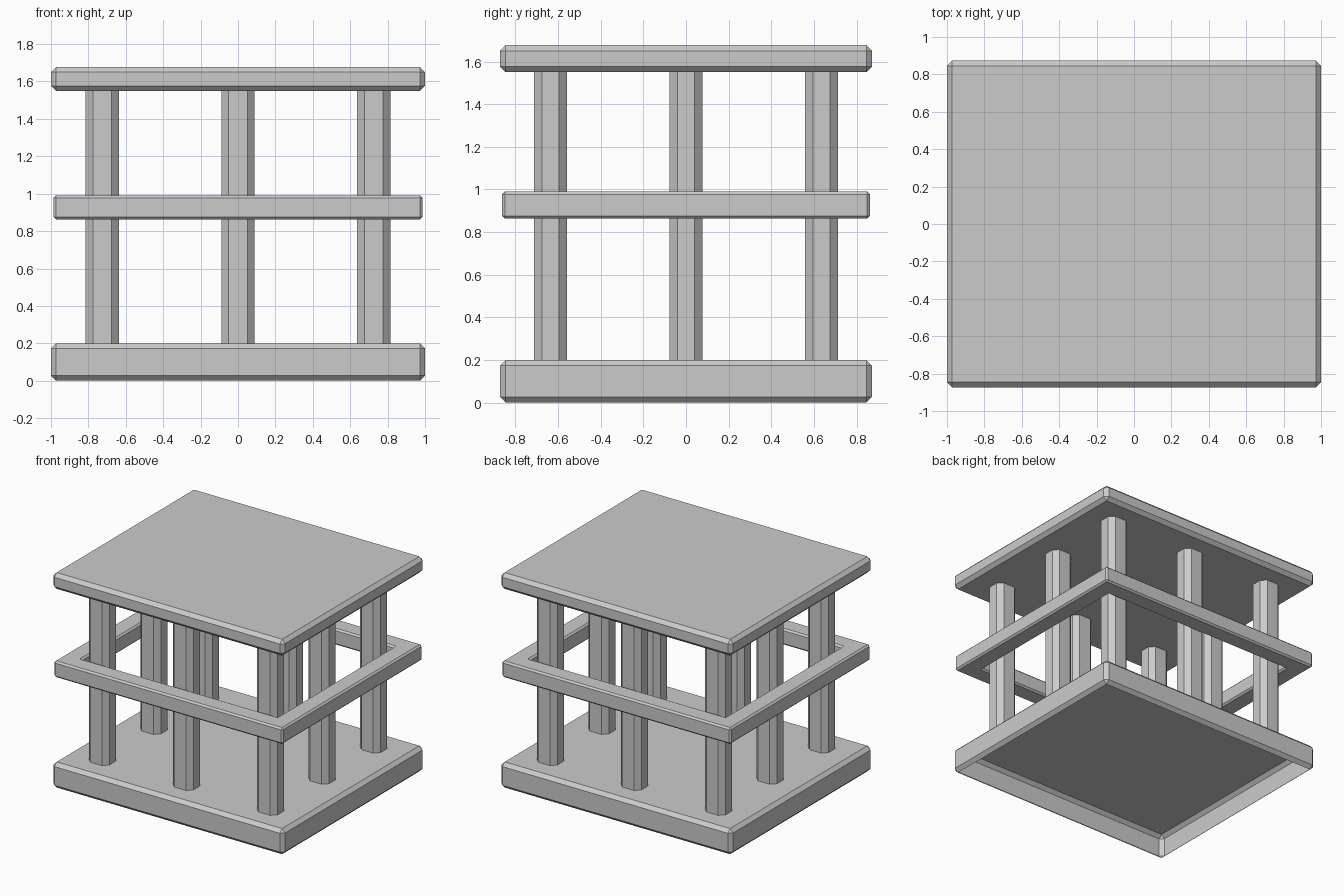
import bpy, bmesh
from mathutils import Matrix, Vector

if "Cube" in bpy.data.objects:
    bpy.data.objects.remove(bpy.data.objects["Cube"])


def finish(bm, name):
    bmesh.ops.recalc_face_normals(bm, faces=bm.faces)
    me = bpy.data.meshes.new(name)
    bm.to_mesh(me)
    bm.free()
    ob = bpy.data.objects.new(name, me)
    bpy.context.collection.objects.link(ob)
    return ob


def box(sx, sy, z0, z1, x=0, y=0):
    bm = bmesh.new()
    m = Matrix.Translation((x, y, (z0 + z1) / 2)) @ Matrix.Diagonal((sx, sy, z1 - z0, 1))
    bmesh.ops.create_cube(bm, size=1, matrix=m)
    return bm


def chamfer(bm, edges, w):
    bmesh.ops.bevel(bm, geom=list(edges), offset=w, offset_type='OFFSET',
                    segments=1, profile=0.5, affect='EDGES')
    bm.normal_update()


def drop_faces(bm, test):
    bmesh.ops.delete(bm, geom=[f for f in bm.faces if test(f.normal.z)], context='FACES')


# Base plinth, open underneath
bm = box(2, 1.746, 0, 0.2)
chamfer(bm, bm.edges, 0.027)
drop_faces(bm, lambda nz: nz < -0.99)
finish(bm, "base")

# Roof slab
bm = box(2, 1.746, 1.55, 1.677)
chamfer(bm, bm.edges, 0.027)
finish(bm, "top_slab")

# Middle rail frame
bm = bmesh.new()
loops = []
for d in (0, 0.145):
    hx, hy = 0.987 - d, 0.863 - d
    for z in (0.863, 0.99):
        loops.append([bm.verts.new((sx * hx, sy * hy, z))
                      for sx, sy in ((-1, -1), (1, -1), (1, 1), (-1, 1))])
ob_, ot, ib, it = loops
for a, b in ((ob_, ot), (ot, it), (it, ib), (ib, ob_)):
    for i in range(4):
        j = (i + 1) % 4
        bm.faces.new((a[i], a[j], b[j], b[i]))
bmesh.ops.recalc_face_normals(bm, faces=bm.faces)
# bevel the outline edges, not the flat mitre seams
sharp = [e for e in bm.edges if e.calc_face_angle() > 0.1]
chamfer(bm, sharp, 0.013)
finish(bm, "middle_rail")

# Eight chamfered columns around the edge
for ix in (-1, 0, 1):
    for iy in (-1, 0, 1):
        if ix == 0 and iy == 0:
            continue
        bm = box(0.177, 0.156, 0.2, 1.55, ix * 0.726, iy * 0.636)
        uprights = [e for e in bm.edges
                    if abs(e.verts[0].co.z - e.verts[1].co.z) > 0.5]
        chamfer(bm, uprights, 0.038)
        drop_faces(bm, lambda nz: abs(nz) > 0.9)
        finish(bm, "column")
